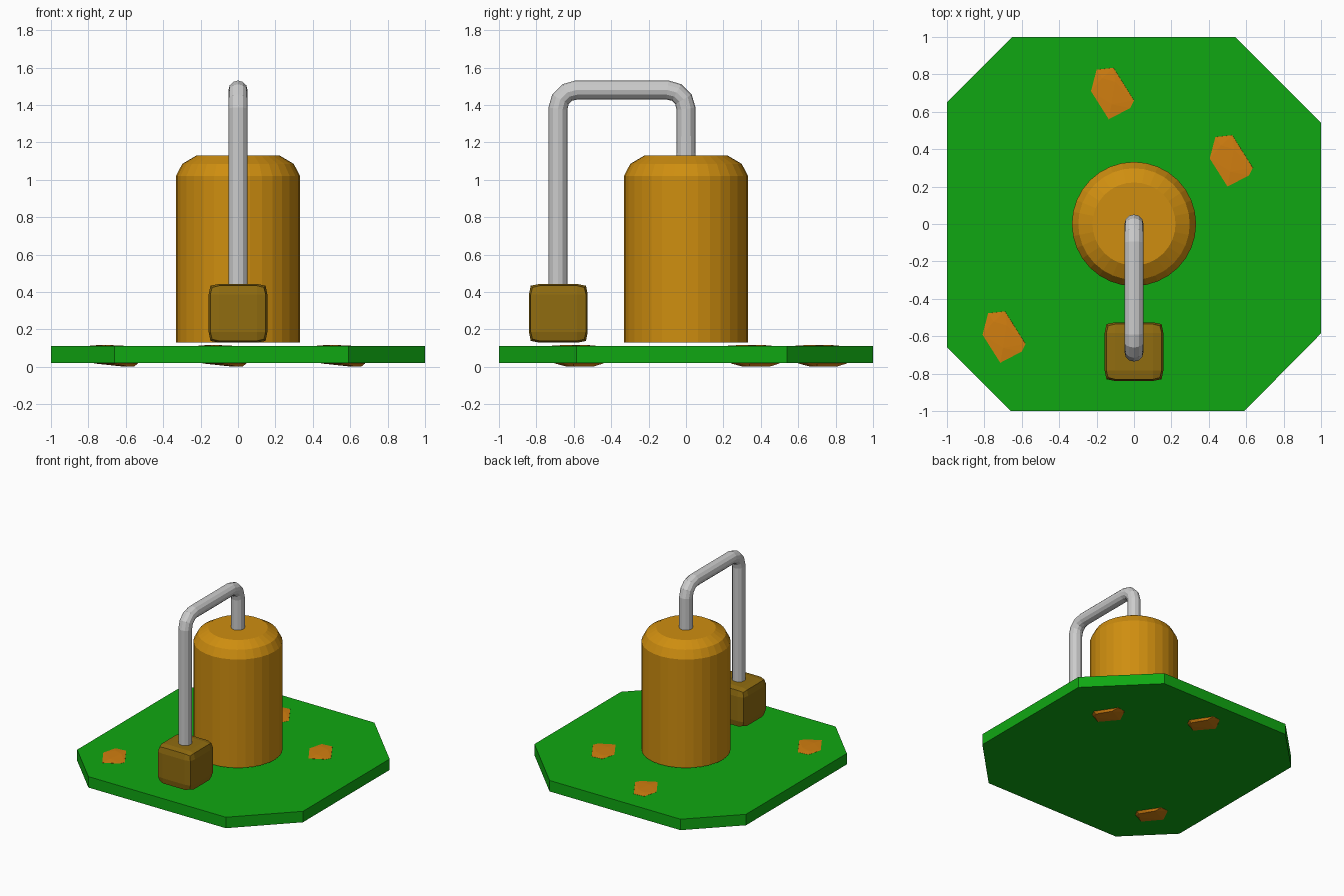
import bpy, bmesh
from math import sin, cos, pi

if "Cube" in bpy.data.objects:
    bpy.data.objects.remove(bpy.data.objects["Cube"])


def material(name, rgb):
    m = bpy.data.materials.new(name)
    m.diffuse_color = (*rgb, 1)
    m.use_nodes = True
    m.node_tree.nodes["Principled BSDF"].inputs["Base Color"].default_value = m.diffuse_color
    return m


def add_object(name, bm, mat=None):
    bmesh.ops.recalc_face_normals(bm, faces=bm.faces[:])
    me = bpy.data.meshes.new(name)
    bm.to_mesh(me)
    bm.free()
    ob = bpy.data.objects.new(name, me)
    bpy.context.collection.objects.link(ob)
    if mat:
        me.materials.append(mat)
    return ob


green = material("grass_green", (0.005, 0.39, 0.006))
amber = material("tank_amber", (0.62, 0.27, 0.005))
bronze = material("block_bronze", (0.28, 0.15, 0.005))
orange = material("ore_orange", (0.64, 0.21, 0.005))

# Ground slab: square with uneven cut corners
outline = [(-0.65, 1), (-1, 0.65), (-1, -0.66), (-0.66, -1),
           (0.59, -1), (1, -0.585), (1, 0.54), (0.54, 1)]
bm = bmesh.new()
face = bm.faces.new([bm.verts.new((x, y, 0.02)) for x, y in outline])
ext = bmesh.ops.extrude_face_region(bm, geom=[face], use_keep_orig=True)
bmesh.ops.translate(bm, vec=(0, 0, 0.09),
                    verts=[v for v in ext["geom"] if isinstance(v, bmesh.types.BMVert)])
add_object("ground_slab", bm, green)

# Tank: stacked rings with a rounded shoulder
SIDES = 32
bm = bmesh.new()
rings = [[bm.verts.new((r * cos(2 * pi * i / SIDES), r * sin(2 * pi * i / SIDES), z))
          for i in range(SIDES)]
         for r, z in [(0.332, 0.13), (0.332, 1.02), (0.298, 1.085), (0.222, 1.13)]]
for low, high in zip(rings, rings[1:]):
    for i in range(SIDES):
        j = (i + 1) % SIDES
        bm.faces.new((low[i], low[j], high[j], high[i]))
bm.faces.new(rings[0])
bm.faces.new(rings[-1])
add_object("tank", bm, amber)
tank = bpy.data.objects["tank"]
for p in tank.data.polygons:
    p.use_smooth = False

# Pipe: up from the tank, over the front and down into the block
TOP, FRONT, BEND = 1.48, -0.685, 0.1
path = [(0, 1.10)]
for k in range(4):
    a = k * pi / 6
    path.append((-BEND + BEND * cos(a), TOP - BEND + BEND * sin(a)))
for k in range(4):
    a = pi / 2 + k * pi / 6
    path.append((FRONT + BEND + BEND * cos(a), TOP - BEND + BEND * sin(a)))
path.append((FRONT, 0.40))
curve = bpy.data.curves.new("pipe", "CURVE")
curve.dimensions = "3D"
curve.bevel_depth = 0.051
curve.bevel_resolution = 4
curve.use_fill_caps = True
spline = curve.splines.new("POLY")
spline.points.add(len(path) - 1)
for pt, (y, z) in zip(spline.points, path):
    pt.co = (0, y, z, 1)
spline.use_smooth = False
bpy.context.collection.objects.link(bpy.data.objects.new("pipe", curve))

# Block: cube with gently bulging faces
bm = bmesh.new()
bmesh.ops.create_cube(bm, size=2)
bmesh.ops.subdivide_edges(bm, edges=bm.edges[:], cuts=2, use_grid_fill=True)
for v in bm.verts:
    c = list(v.co)
    outer = [abs(k) > 0.9 for k in c]
    for a in range(3):
        others = sum(outer) - outer[a]
        size = (1 - 0.06 * others) if outer[a] else 0.64
        v.co[a] = 0.157 * size * (1 if c[a] > 0 else -1)
bmesh.ops.translate(bm, vec=(0, -0.6825, 0.286), verts=bm.verts[:])
add_object("pump_block", bm, bronze)

# Ore patches: one faceted lump repeated, poking through the slab
rim = [(-0.12, 0.01), (-0.09, 0.125), (0, 0.135), (0.11, -0.04), (0.09, -0.08), (-0.025, -0.14)]
crest = [(-0.06, 0.08), (0.01, 0.06), (-0.01, -0.06)]
under = [(-0.08, 0.03), (-0.02, 0.15), (0.05, 0.16), (0.155, 0.0), (0.13, -0.05), (0.03, -0.1)]
keel = [(0.07, 0.11), (0.135, 0.0), (0.10, -0.04)]
places = [(-0.11, 0.70), (0.525, 0.34), (-0.69, -0.602)]
for n, (px, py) in enumerate(places, 1):
    bm = bmesh.new()
    for pts, z in [(rim, 0.111), (crest, 0.116), (under, 0.018), (keel, 0.002)]:
        for x, y in pts:
            bm.verts.new((px + x, py + y, z))
    hull = bmesh.ops.convex_hull(bm, input=bm.verts[:])
    loose = [v for v in bm.verts if not v.link_faces]
    bmesh.ops.delete(bm, geom=loose, context="VERTS")
    add_object(f"ore_patch_{n}", bm, orange)
